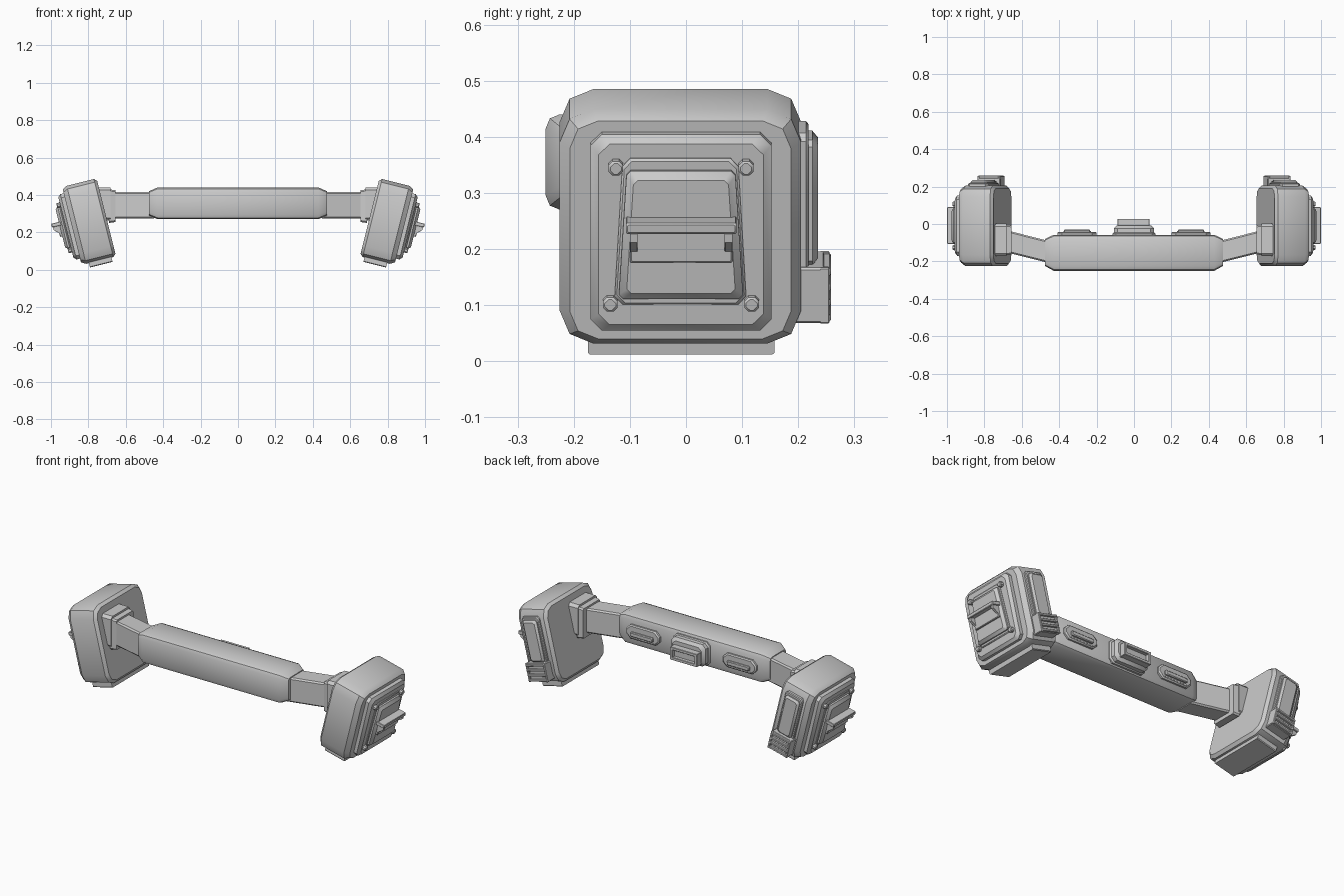
import bpy, bmesh
from math import radians, sin, cos, pi
from mathutils import Matrix, Vector

cube = bpy.data.objects.get("Cube")
if cube:
    bpy.data.objects.remove(cube, do_unlink=True)

grey = bpy.data.materials.new("plain grey")
grey.use_nodes = True
grey.diffuse_color = (0.6, 0.6, 0.6, 1)
grey.node_tree.nodes["Principled BSDF"].inputs["Base Color"].default_value = grey.diffuse_color
parts = []


def outline(a0, a1, b0, b1, cut, n, taper):
    """Rectangle with rounded (n > 1) or chamfered (n = 1) corners, narrowing upward by taper."""
    mid = (a0 + a1) / 2
    pts = []
    corners = ((a1, b1, 0), (a0, b1, 1), (a0, b0, 2), (a1, b0, 3))
    for a, b, q in corners:
        ca = a - cut if a == a1 else a + cut
        cb = b - cut if b == b1 else b + cut
        for i in range(n + 1):
            t = (q + i / n) * pi / 2
            pts.append((ca + cut * cos(t), cb + cut * sin(t)))
    return [(mid + (a - mid) * (1 - taper * (b - b0) / (b1 - b0)), b) for a, b in pts]


def loft(name, axis, rings, place=Matrix(), n=1, taper=0):
    """Skin rings (position, a0, a1, b0, b1, cut) along the x or y axis."""
    bm = bmesh.new()
    loops = []
    for c, *rect in rings:
        pts = outline(*rect, n, taper)
        loops.append([bm.verts.new(place @ Vector((c, a, b) if axis == "x" else (a, c, b)))
                      for a, b in pts])
    count = len(loops[0])
    for low, high in zip(loops, loops[1:]):
        for i in range(count):
            j = (i + 1) % count
            bm.faces.new((low[i], low[j], high[j], high[i]))
    bm.faces.new(loops[0])
    bm.faces.new(loops[-1])
    bmesh.ops.recalc_face_normals(bm, faces=bm.faces)
    mesh = bpy.data.meshes.new(name)
    bm.to_mesh(mesh)
    bm.free()
    mesh.materials.append(grey)
    ob = bpy.data.objects.new(name, mesh)
    bpy.context.collection.objects.link(ob)
    parts.append(ob)


def slab(name, axis, start, end, rect, cut=0.004, edge=0.006, place=Matrix(), taper=0):
    """Plate whose far face has a bevelled rim."""
    a0, a1, b0, b1 = rect
    rim = end - edge
    loft(name, axis, [(start, *rect, cut), (rim, *rect, cut),
                      (end, a0 + edge, a1 - edge, b0 + edge, b1 - edge, cut)], place, 1, taper)


# Central bar with chamfered ends
loft("central_bar", "x", [
    (-0.475, -0.225, -0.08, 0.29, 0.42, 0.02), (-0.43, -0.25, -0.058, 0.27, 0.44, 0.025),
    (0.43, -0.25, -0.058, 0.27, 0.44, 0.025), (0.475, -0.225, -0.08, 0.29, 0.42, 0.02)], n=2)

# Central control on the back of the bar
slab("control_base", "y", -0.065, -0.008, (-0.108, 0.108, 0.29, 0.415), 0.02, 0.015)
slab("control_foot", "y", -0.065, -0.045, (-0.115, 0.115, 0.285, 0.42), 0.02)
for z in (0.305, 0.362):
    slab("control_rail", "y", -0.02, 0.028, (-0.088, 0.082, z, z + 0.016), 0.002, 0.002)
for x in (-0.088, 0.066):
    slab("control_post", "y", -0.02, 0.028, (x, x + 0.016, 0.305, 0.378), 0.002, 0.002)
slab("control_slot", "y", -0.02, 0.008, (-0.08, 0.075, 0.31, 0.37), 0.002, 0.002)

for side, s in (("left", 1), ("right", -1)):
    flip = Matrix.Scale(s, 4, (1, 0, 0))
    pod = flip @ Matrix.Translation((0.796, 0, 0.257)) @ Matrix.Rotation(radians(14), 4, "Y")

    # Side buttons on the back of the bar
    slab(side + "_button_base", "y", -0.065, -0.042, (0.2, 0.41, 0.315, 0.395), 0.025, 0.006, flip)
    slab(side + "_button_bar", "y", -0.05, -0.03, (0.235, 0.375, 0.335, 0.36), 0.004, 0.004, flip)
    for i in range(8):
        x = 0.23 + i * 0.02
        slab(side + "_button_stud", "y", -0.05, -0.038, (x, x + 0.008, 0.321, 0.329), 0.002, 0.002, flip)

    # Angled link and its mount on the pod
    loft(side + "_link", "x", [(0.45, -0.21, -0.092, 0.275, 0.415, 0.008),
                               (0.68, -0.152, -0.034, 0.275, 0.415, 0.008)], flip)
    loft(side + "_mount_collar", "x", [(0.655, -0.162, -0.008, 0.255, 0.425, 0.008),
                                       (0.69, -0.168, -0.002, 0.25, 0.43, 0.008)], flip)
    loft(side + "_mount_block", "x", [(0.682, -0.172, 0.002, 0.262, 0.44, 0.015),
                                      (0.75, -0.172, 0.002, 0.262, 0.44, 0.015)], flip)

    # Tilted pod body
    loft(side + "_pod", "x", [
        (-0.095, -0.21, 0.19, -0.2, 0.2, 0.05), (-0.08, -0.225, 0.205, -0.215, 0.215, 0.06),
        (0.07, -0.225, 0.205, -0.215, 0.215, 0.06), (0.095, -0.207, 0.187, -0.2, 0.2, 0.05)], pod, n=2)
    loft(side + "_pod_foot", "x", [(-0.07, -0.175, 0.158, -0.239, -0.2, 0.004),
                                   (0.055, -0.175, 0.158, -0.239, -0.2, 0.004)], pod)

    # Stepped outer panel
    slab(side + "_panel", "x", 0.09, 0.128, (-0.17, 0.152, -0.18, 0.18), 0.02, 0.014, pod)
    slab(side + "_panel_step", "x", 0.12, 0.135, (-0.128, 0.108, -0.128, 0.14), 0.015, 0.004, pod, 0.13)
    slab(side + "_panel_block", "x", 0.12, 0.158, (-0.12, 0.102, -0.115, 0.12), 0.008, 0.014, pod, 0.13)

    # Corner bolts
    for y, w in ((-0.125, 0.125), (0.107, 0.125), (-0.135, -0.125), (0.117, -0.125)):
        slab(side + "_bolt", "x", 0.12, 0.147, (y - 0.013, y + 0.013, w - 0.013, w + 0.013), 0.007, 0.003, pod)

    # Grip on the panel
    slab(side + "_grip_bar", "x", 0.15, 0.2, (-0.107, 0.09, 0.018, 0.038), 0.002, 0.003, pod)
    slab(side + "_grip_plate", "x", 0.15, 0.17, (-0.1, 0.083, -0.042, 0.02), 0.002, 0.003, pod)
    for y in (-0.1, 0.069):
        loft(side + "_grip_cheek", "x", [(0.15, y, y + 0.014, -0.04, 0.02, 0.001),
                                         (0.195, y, y + 0.014, 0.002, 0.02, 0.001)], pod)

    # Back cover and vent box
    slab(side + "_cover_base", "y", 0.19, 0.218, (-0.056, 0.056, -0.09, 0.165), 0.012, 0.004, pod)
    slab(side + "_cover", "y", 0.2, 0.235, (-0.045, 0.045, -0.08, 0.15), 0.01, 0.01, pod)
    slab(side + "_vent_box", "y", 0.19, 0.246, (-0.063, 0.063, -0.18, -0.078), 0.004, 0.002, pod)
    for i in range(4):
        w = -0.177 + i * 0.028
        slab(side + "_vent_slat", "y", 0.24, 0.258, (-0.06, 0.06, w, w + 0.012), 0.002, 0.002, pod)
    for u in (-0.063, 0.051):
        slab(side + "_vent_cheek", "y", 0.24, 0.256, (u, u + 0.012, -0.18, -0.078), 0.002, 0.002, pod)

# Smooth rounded surfaces, keep hard edges
bpy.ops.object.select_all(action="DESELECT")
for ob in parts:
    ob.select_set(True)
bpy.context.view_layer.objects.active = parts[0]
bpy.ops.object.shade_smooth_by_angle(angle=radians(35))
